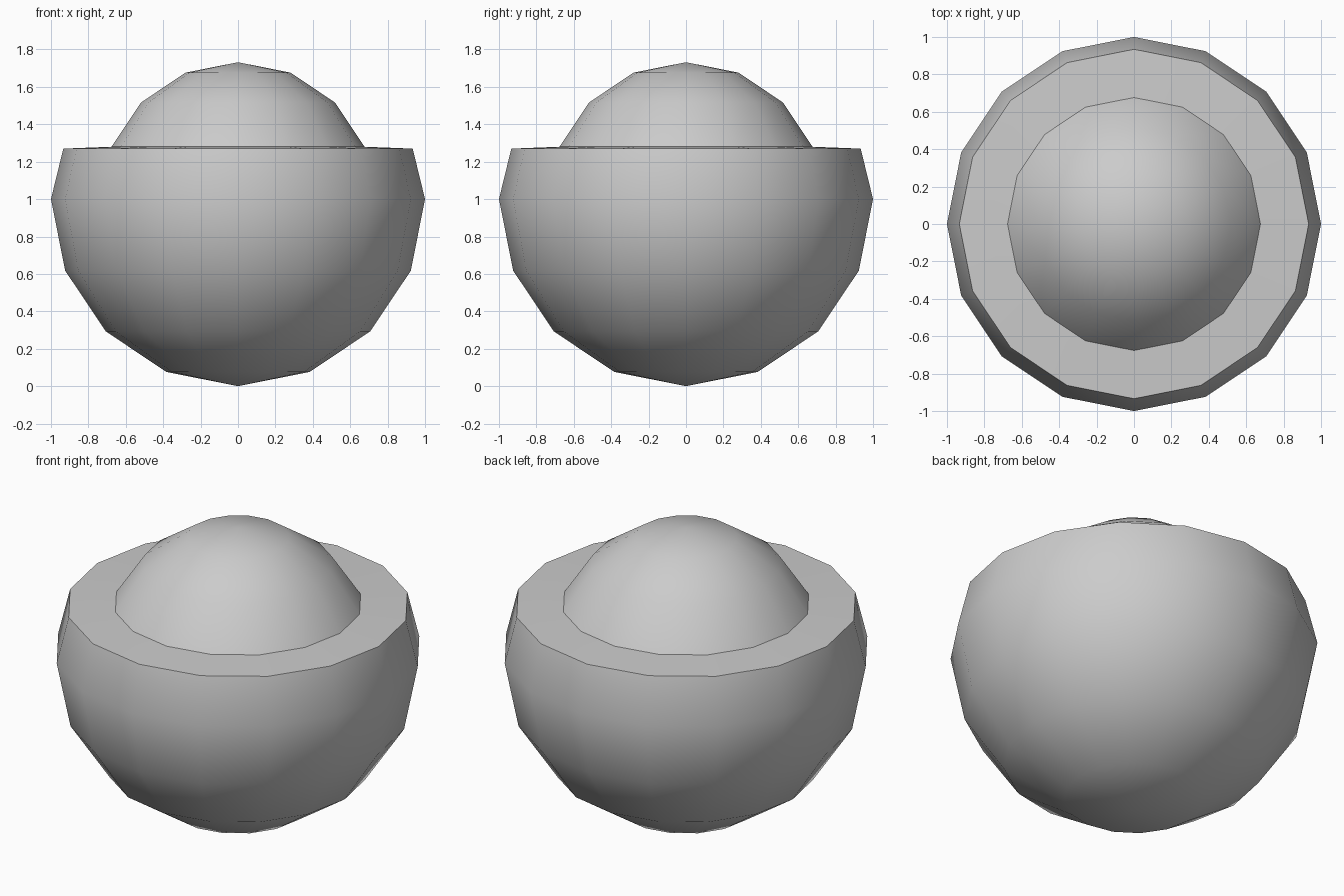
import bpy, bmesh
from math import sin, cos, pi

if "Cube" in bpy.data.objects:
    bpy.data.objects.remove(bpy.data.objects["Cube"])

SEGMENTS = 16
STEP = pi / 8          # ring spacing of the ball
CORE = 0.732           # radius of the raised inner dome


def arc(radius, first, last):
    """Ring points (r, z) of a ball centred at z = 1, counted up from the bottom pole."""
    return [(radius * sin(i * STEP), 1 - radius * cos(i * STEP)) for i in range(first, last + 1)]


def lathe(name, profile):
    bm = bmesh.new()
    verts = [bm.verts.new((r, 0, z)) for r, z in profile]
    edges = [bm.edges.new(pair) for pair in zip(verts, verts[1:])]
    bmesh.ops.spin(bm, geom=verts + edges, cent=(0, 0, 0), axis=(0, 0, 1),
                   angle=2 * pi, steps=SEGMENTS)
    bmesh.ops.remove_doubles(bm, verts=bm.verts[:], dist=1e-4)
    bmesh.ops.recalc_face_normals(bm, faces=bm.faces[:])
    mesh = bpy.data.meshes.new(name)
    bm.to_mesh(mesh)
    bm.free()
    obj = bpy.data.objects.new(name, mesh)
    bpy.context.collection.objects.link(obj)
    return obj


# Lower ball, flat rim, then the smaller dome on top
ball = lathe("stepped_ball", arc(1, 0, 4) + [(0.934, 1.27)] + arc(CORE, 5, 8))

# Smooth surfaces with a crisp rim
bpy.context.view_layer.objects.active = ball
ball.select_set(True)
bpy.ops.object.shade_smooth_by_angle(angle=pi / 6)
